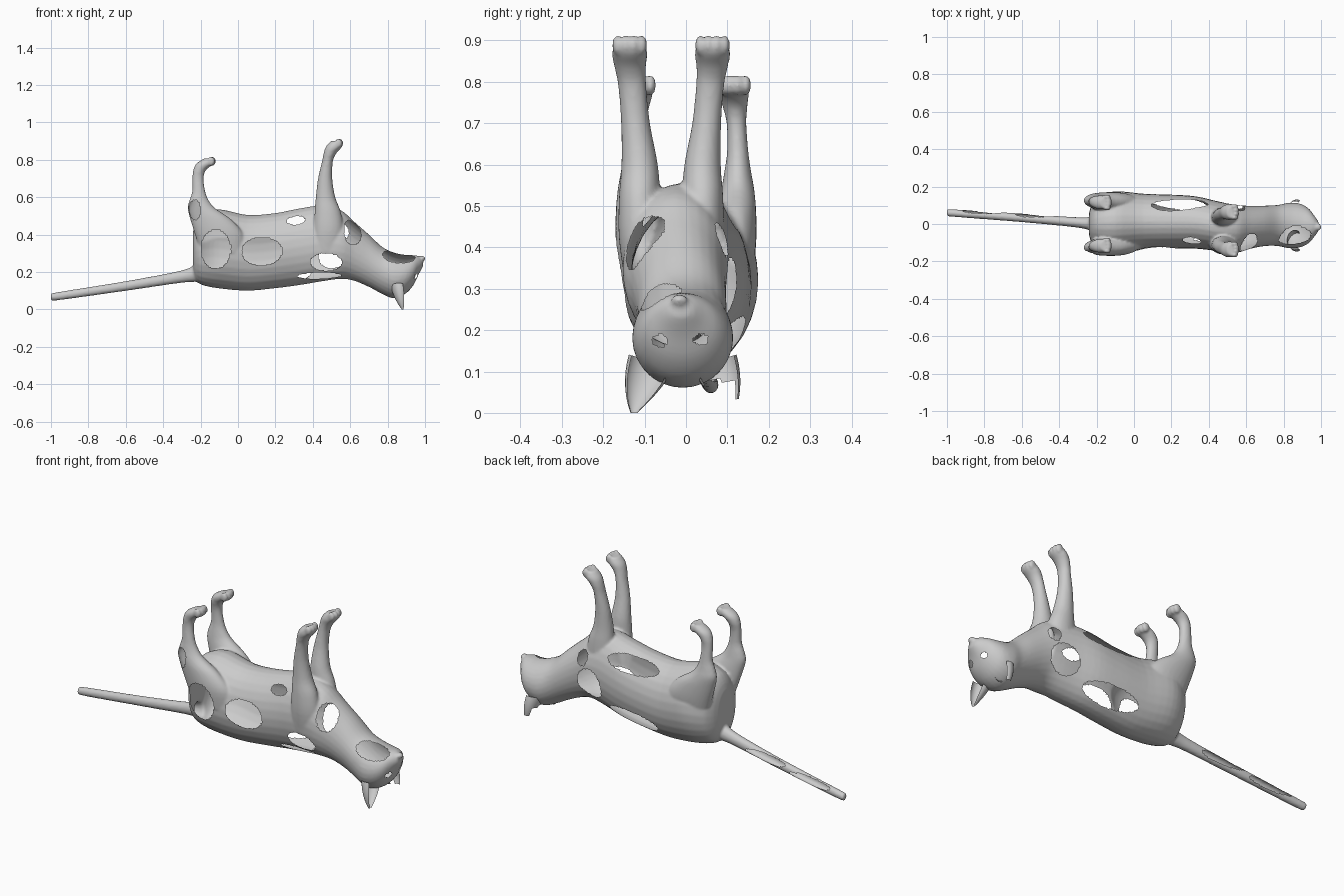
import bpy, bmesh
from math import sin, cos, pi, radians
from mathutils import Vector

if "Cube" in bpy.data.objects:
    bpy.data.objects.remove(bpy.data.objects["Cube"])


def catmull(a, b, c, d, t):
    return [0.5 * (2 * q + (r - p) * t + (2 * p - 5 * q + 4 * r - s) * t * t
                   + (3 * q - p - 3 * r + s) * t ** 3) for p, q, r, s in zip(a, b, c, d)]


def loft(bm, stations, axis, steps=4, seg=28):
    """Closed skin through elliptical stations (centre x, y, z, radius, radius)."""
    n, rows = len(stations), []
    for i in range(n - 1):
        quad = [stations[max(0, min(n - 1, k))] for k in (i - 1, i, i + 1, i + 2)]
        rows += [catmull(*quad, s / steps) for s in range(steps)]
    rows.append(stations[-1])
    rings = []
    for x, y, z, r1, r2 in rows:
        ring = []
        for k in range(seg):
            u, v = max(r1, .004) * cos(2 * pi * k / seg), max(r2, .004) * sin(2 * pi * k / seg)
            ring.append(bm.verts.new((x, y + u, z + v) if axis == 'x' else (x + u, y + v, z)))
        rings.append(ring)
    for a, b in zip(rings, rings[1:]):
        for k in range(seg):
            bm.faces.new((a[k], a[(k + 1) % seg], b[(k + 1) % seg], b[k]))
    bm.faces.new(rings[0])
    bm.faces.new(rings[-1])


def ball(bm, pos, size):
    made = bmesh.ops.create_uvsphere(bm, u_segments=16, v_segments=10, radius=1)['verts']
    for v in made:
        v.co = Vector(pos) + Vector(v.co[i] * size[i] for i in range(3))


def new_object(name, bm):
    me = bpy.data.meshes.new(name)
    bm.to_mesh(me)
    bm.free()
    ob = bpy.data.objects.new(name, me)
    bpy.context.collection.objects.link(ob)
    return ob


bm = bmesh.new()

# Torso, neck and head: x, centre y, low z, high z, half width
TRUNK = [(-.24, 0, .20, .42, .06), (-.225, 0, .155, .47, .105), (-.19, .005, .13, .51, .14),
         (-.1, .01, .112, .535, .165), (.05, .012, .10, .505, .15), (.2, .012, .113, .515, .145),
         (.33, .008, .13, .54, .14), (.45, -.012, .15, .555, .133), (.55, -.025, .163, .53, .128),
         (.62, -.018, .153, .47, .115), (.7, -.01, .12, .40, .108), (.77, -.008, .083, .335, .11),
         (.83, -.008, .06, .305, .122), (.89, -.008, .08, .292, .116), (.935, -.01, .125, .29, .092),
         (.965, -.012, .185, .285, .055), (.985, -.012, .222, .27, .028)]
loft(bm, [(x, y, (a + b) / 2, w, (b - a) / 2) for x, y, a, b, w in TRUNK], 'x')

# Tail
loft(bm, [(-.15, 0, .22, .05, .07), (-.23, .002, .192, .036, .045), (-.32, .01, .172, .027, .032),
          (-.6, .033, .125, .023, .026), (-.96, .058, .071, .02, .022), (-1.0, .06, .068, .016, .016)], 'x')

# Legs, mirrored about the given centre line
FRONT = [(.48, -.10, .30, .08, .045), (.485, -.11, .42, .08, .052), (.48, -.112, .52, .07, .05),
         (.468, -.112, .60, .052, .044), (.466, -.122, .70, .038, .035), (.478, -.13, .79, .029, .034),
         (.492, -.135, .835, .034, .038), (.513, -.136, .87, .043, .043), (.525, -.136, .90, .028, .034)]
HIND = [(-.08, -.10, .30, .12, .055), (-.10, -.112, .40, .13, .057), (-.145, -.12, .48, .11, .05),
        (-.195, -.125, .54, .074, .04), (-.208, -.125, .58, .053, .033), (-.21, -.125, .63, .035, .026),
        (-.214, -.122, .70, .03, .024), (-.205, -.118, .745, .034, .031), (-.175, -.116, .78, .047, .037),
        (-.15, -.115, .807, .03, .028)]
for path, mid, toe in ((FRONT, -.036, (.546, .888)), (HIND, 0, (-.135, .792))):
    for side in (1, -1):
        loft(bm, [(x, mid + side * (y - mid), z, a, b) for x, y, z, a, b in path], 'z')
        centre = mid + side * (path[-1][1] - mid)
        for k in (-1.5, -.5, .5, 1.5):
            ball(bm, (toe[0] - .006 * abs(k), centre + k * .02, toe[1]), (.02, .0125, .025))

# Muzzle and nose
ball(bm, (.955, -.012, .243), (.036, .05, .04))
ball(bm, (.983, -.016, .272), (.02, .02, .015))

# Fuse everything into one skin
bmesh.ops.recalc_face_normals(bm, faces=bm.faces[:])
rough = new_object("cat_rough", bm)
rem = rough.modifiers.new("fuse", 'REMESH')
rem.mode = 'VOXEL'
rem.voxel_size = .007
smo = rough.modifiers.new("relax", 'SMOOTH')
smo.factor, smo.iterations = .5, 4
graph = bpy.context.evaluated_depsgraph_get()
graph.update()
skin = bpy.data.meshes.new_from_object(rough.evaluated_get(graph))
bpy.data.objects.remove(rough)

# Openings in the skin: ellipsoid centre and radii
HOLES = [(-.12, -.16, .32, .08, .10, .105), (.13, -.15, .31, .11, .07, .08),
         (.30, -.12, .49, .07, .05, .04), (.47, -.14, .25, .085, .07, .05),
         (.44, -.10, .175, .13, .05, .022), (.61, -.10, .41, .05, .07, .075),
         (.86, -.07, .285, .09, .06, .045), (.24, .12, .475, .16, .06, .045),
         (.25, .12, .18, .17, .06, .055), (.51, .11, .29, .08, .06, .085),
         (.57, .12, .44, .05, .05, .07), (-.76, .08, .10, .17, .028, .03),
         (-.48, .06, .145, .17, .026, .03), (-.235, -.16, .53, .035, .03, .055),
         (.94, -.062, .175, .04, .018, .015), (.94, .036, .178, .04, .018, .015)]
bm = bmesh.new()
bm.from_mesh(skin)


def opened(p):
    return any(sum(((p[i] - h[i]) / h[i + 3]) ** 2 for i in range(3)) < 1 for h in HOLES)


bmesh.ops.delete(bm, geom=[f for f in bm.faces if opened(f.calc_center_median())], context='FACES')
for f in bm.faces:
    f.smooth = True
new_object("cat_skin", bm)
bpy.data.meshes.remove(skin)


# Ears: cupped shells opening forward, the second one torn
def ear(name, side, torn):
    bm = bmesh.new()
    base, tip = Vector((.86, -.085, .125)), Vector((.882, -.126, 0))
    rows, cols, grid = 12, 16, []
    for i in range(rows + 1):
        t = i / rows
        r = .045 * (1 - t ** 2) + .008
        row = []
        for j in range(cols + 1):
            a = radians(-120 + 240 * j / cols)
            p = base.lerp(tip, t) + Vector((-.8 * r * cos(a), r * sin(a), -.3 * r * sin(a) * (1 - t)))
            row.append(bm.verts.new((p.x, -.008 + side * (p.y + .008), max(p.z, 0))))
        grid.append(row)
    for i in range(rows):
        for j in range(cols):
            if torn and (i > 8 or (i > 4 and 4 < j) or (i > 3 and 7 < j < 12)):
                continue
            f = bm.faces.new((grid[i][j], grid[i][j + 1], grid[i + 1][j + 1], grid[i + 1][j]))
            f.smooth = True
    loose = [v for v in bm.verts if not v.link_faces]
    bmesh.ops.delete(bm, geom=loose, context='VERTS')
    bmesh.ops.recalc_face_normals(bm, faces=bm.faces[:])
    return new_object(name, bm)


ear("left_ear", 1, False)
ear("right_ear", -1, True)
